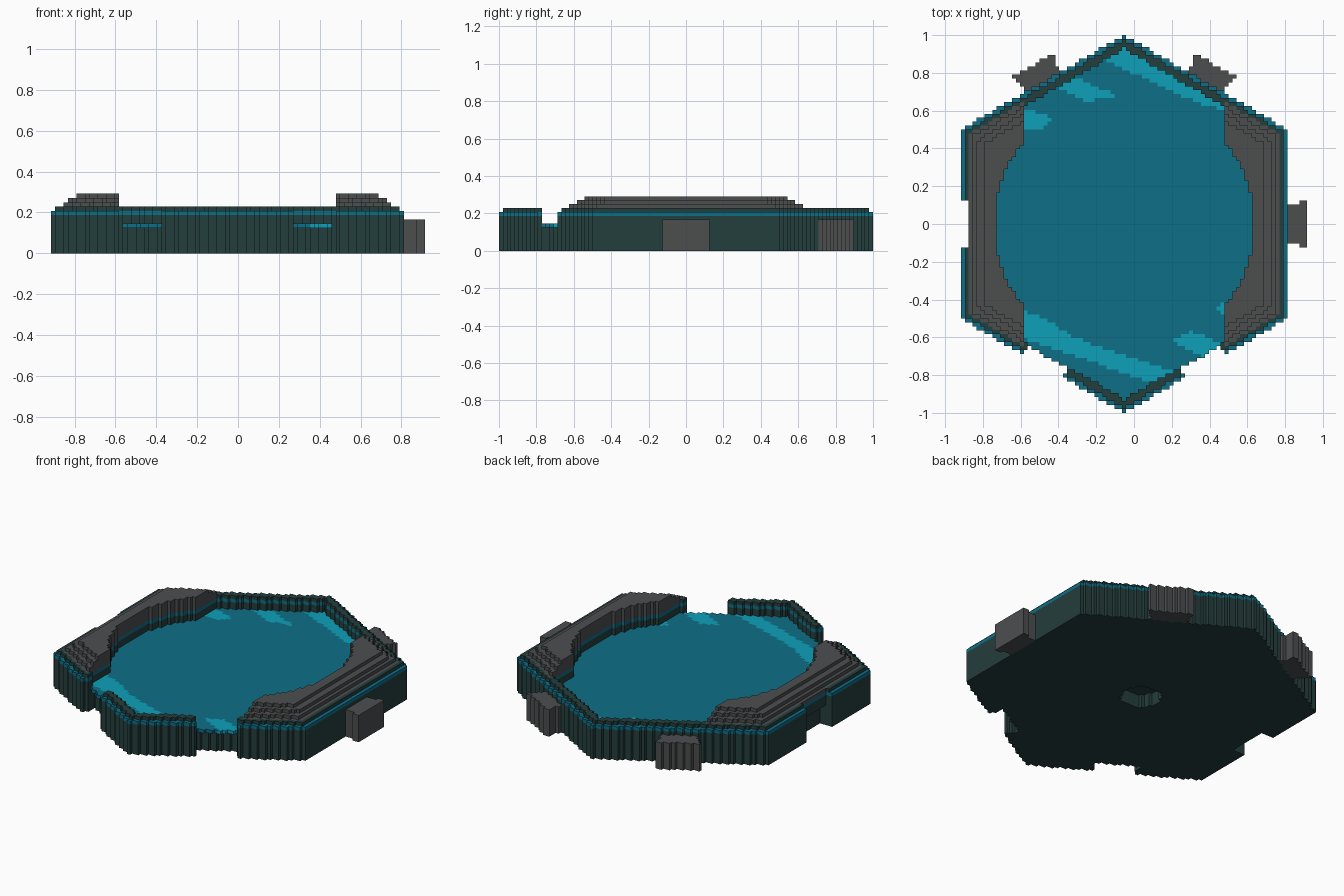
import bpy
import bmesh
from math import hypot, sin, cos, radians

cube = bpy.data.objects.get("Cube")
if cube:
    bpy.data.objects.remove(cube, do_unlink=True)

V = 1 / 48               # block size
APOTHEM = 0.866          # hexagon centre to side
CENTRE_X = -0.0521       # the side connector pushes the tile off centre
LAYERS = 14
POOL_RADIUS = 0.6875
BANK_START = 0.53
TAB_ANGLES = [0, 60, 120]
SOCKET_ANGLES = [180, 240, 300]
BANK_INSET = {10: 2, 11: 3, 12: 4.5, 13: 6}


def linear(rgb):
    return tuple(((c / 255 + 0.055) / 1.055) ** 2.4 for c in rgb) + (1.0,)


def material(name, rgb):
    mat = bpy.data.materials.new(name)
    mat.use_nodes = True
    colour = linear(rgb)
    mat.diffuse_color = colour
    bsdf = next(n for n in mat.node_tree.nodes if n.type == 'BSDF_PRINCIPLED')
    bsdf.inputs["Base Color"].default_value = colour
    bsdf.inputs["Roughness"].default_value = 0.9
    return mat


green = material("dark_green", (36, 62, 60))
teal = material("teal", (13, 110, 135))
cyan = material("bright_cyan", (15, 160, 185))
grey = material("stone_grey", (76, 78, 79))

PARTS = {"tile_base": green, "rim_cap": green, "trim_band": teal, "water": teal,
         "water_glints": cyan, "stone_banks": grey, "connector_tabs": grey}

# Outlines of the bright streaks on the water
GLINTS = [
    [(-.15, .865), (-.1, .95), (.5, .73), (.5, .6), (.35, .635)],
    [(-.41, .725), (-.25, .65), (-.08, .68), (-.14, .7), (-.26, .75), (-.31, .78)],
    [(-.6, .62), (-.53, .6), (-.43, .56), (-.5, .49), (-.6, .49)],
    [(-.6, -.45), (-.6, -.6), (.15, -.86), (.2, -.78), (-.13, -.67), (-.34, -.59), (-.45, -.51)],
    [(.19, -.62), (.3, -.57), (.47, -.63), (.37, -.71)],
    [(.43, -.45), (.5, -.4), (.5, -.49)],
]


def in_polygon(x, y, poly):
    inside = False
    for (x1, y1), (x2, y2) in zip(poly, poly[1:] + poly[:1]):
        if (y1 > y) != (y2 > y) and x < x1 + (y - y1) * (x2 - x1) / (y2 - y1):
            inside = not inside
    return inside


def along_side(x, y, angle):
    """Distance beyond the hexagon side at this angle, and offset along it."""
    c, s = cos(radians(angle)), sin(radians(angle))
    return x * c + y * s - APOTHEM, abs(y * c - x * s)


def in_tab(x, y):
    for angle in TAB_ANGLES:
        out, side = along_side(x, y, angle)
        if 0 < out < 5 * V and side < 0.1 + 0.25 * out:
            return True
    return False


def in_socket(x, y, depth):
    for angle in SOCKET_ANGLES:
        out, side = along_side(x, y, angle)
        if -depth * V < out and side < 0.113 - 0.25 * out:
            return True
    return False


def part_at(x, y, k):
    """Which part fills the block at x, y on layer k, if any."""
    inset = (APOTHEM - max(abs(x), abs(x) / 2 + abs(y) * 0.866)) / V
    if inset < 0:
        return "connector_tabs" if k < 8 and in_tab(x, y) else None
    if in_socket(x, y, 2.5 if k >= 6 else 4.3):
        return None
    radius = hypot(x, y)
    if k < 6:
        return None if k < 4 and radius < 0.113 else "tile_base"
    bank = abs(x) > BANK_START and radius > POOL_RADIUS
    rim = inset < 3 and not in_socket(x, y, 3)
    if not (bank or rim):
        if k > 6:
            return None
        glint = any(in_polygon(x + CENTRE_X, y, p) for p in GLINTS)
        return "water_glints" if glint else "water"
    if k < 9:
        return "tile_base"
    if k == 9:
        return "trim_band"
    if bank and inset > BANK_INSET[k]:
        return "stone_banks"
    return "rim_cap" if k == 10 and inset > 1 else None


# Fill the block grid
blocks = {}
for i in range(-43, 48):
    for j in range(-48, 48):
        for k in range(LAYERS):
            part = part_at(i * V, (j + 0.5) * V, k)
            if part:
                blocks[i, j, k] = part

# Gather the exposed sides of each part
exposed = {}
for cell, part in blocks.items():
    for axis in range(3):
        for step in (-1, 1):
            beside = list(cell)
            beside[axis] += step
            if tuple(beside) not in blocks:
                exposed.setdefault(part, {}).setdefault((axis, step), set()).add(cell)


def build(name, sides, mat):
    """One mesh per part, merging sides into strips along x or z."""
    bm = bmesh.new()
    for (axis, step), cells in sides.items():
        run = 0 if axis == 2 else 2
        other = 3 - axis - run
        for cell in cells:
            low = list(cell)
            low[run] -= 1
            if tuple(low) in cells:
                continue
            end = list(cell)
            while tuple(end) in cells:
                end[run] += 1
            corners = []
            for a, b in ((0, 0), (1, 0), (1, 1), (0, 1)):
                p = list(cell)
                p[axis] += step > 0
                p[run] = end[run] if a else cell[run]
                p[other] += b
                corners.append(bm.verts.new(((p[0] - 0.5) * V + CENTRE_X, p[1] * V, p[2] * V)))
            face = bm.faces.new(corners)
            face.normal_update()
            if face.normal[axis] * step < 0:
                face.normal_flip()
    bmesh.ops.remove_doubles(bm, verts=bm.verts, dist=V / 100)
    mesh = bpy.data.meshes.new(name)
    bm.to_mesh(mesh)
    bm.free()
    mesh.materials.append(mat)
    bpy.context.collection.objects.link(bpy.data.objects.new(name, mesh))


for name, mat in PARTS.items():
    build(name, exposed[name], mat)
